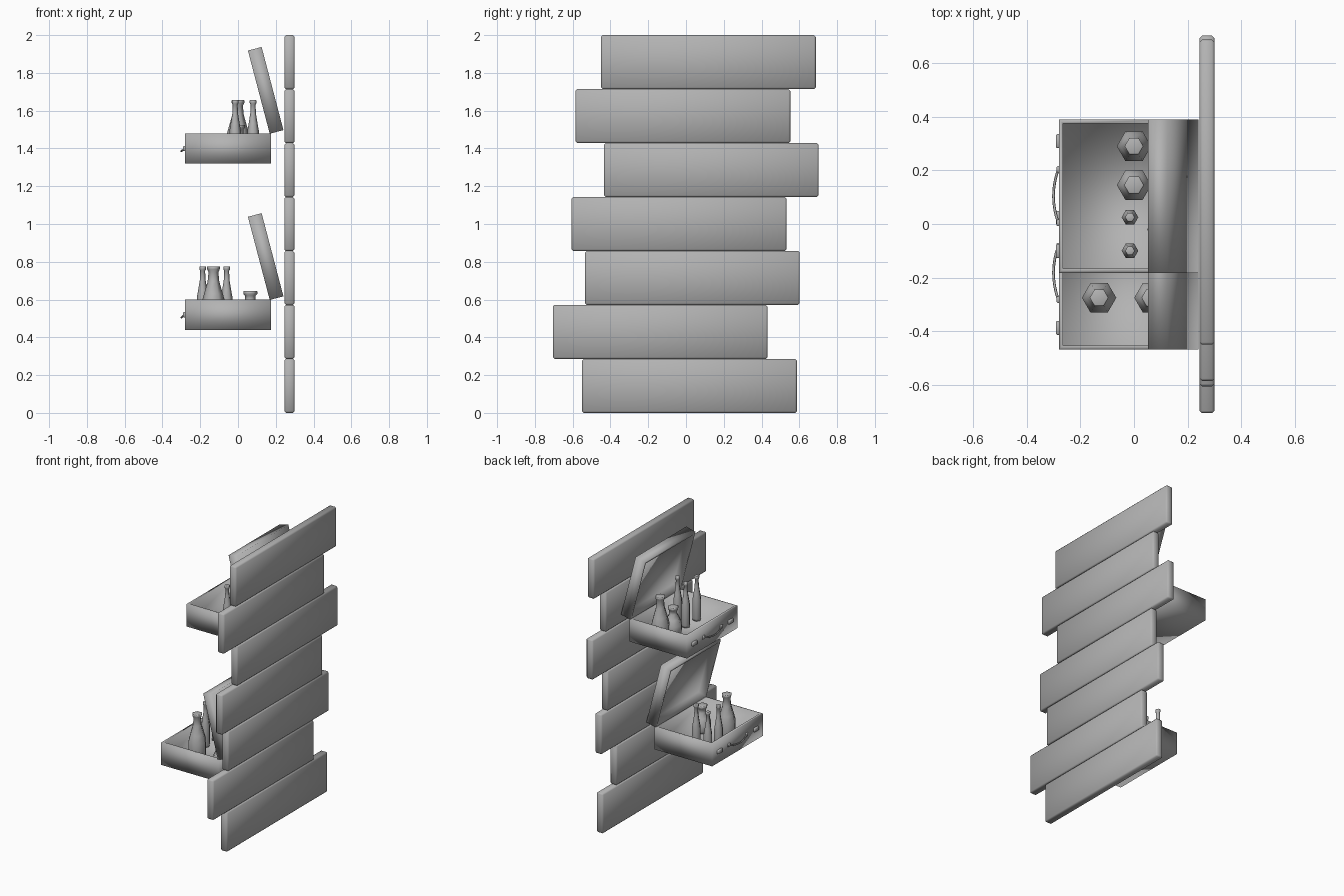
import bpy, bmesh
from math import radians, cos, sin, tau
from mathutils import Matrix, Vector

cube = bpy.data.objects.get("Cube")
if cube:
    bpy.data.objects.remove(cube, do_unlink=True)

grey = bpy.data.materials.new("plain_grey")
grey.use_nodes = True
GREY = (0.45, 0.45, 0.45, 1)
grey.diffuse_color = GREY
grey.node_tree.nodes["Principled BSDF"].inputs["Base Color"].default_value = GREY


def finish(bm, name):
    """Turn a bmesh into a smooth, coloured object."""
    bmesh.ops.recalc_face_normals(bm, faces=bm.faces)
    for f in bm.faces:
        f.smooth = True
    mesh = bpy.data.meshes.new(name)
    bm.to_mesh(mesh)
    bm.free()
    mesh.materials.append(grey)
    obj = bpy.data.objects.new(name, mesh)
    bpy.context.collection.objects.link(obj)
    return obj


def box_bm(lo, hi):
    lo, hi = Vector(lo), Vector(hi)
    m = Matrix.Translation((lo + hi) / 2) @ Matrix.Diagonal((*(hi - lo), 1))
    bm = bmesh.new()
    bmesh.ops.create_cube(bm, size=1, matrix=m)
    return bm


def block(name, lo, hi, bevel):
    bm = box_bm(lo, hi)
    bmesh.ops.bevel(bm, geom=bm.edges[:], offset=bevel, segments=1, affect='EDGES')
    return finish(bm, name)


def tray(name, lo, hi, open_dir, depth, wall=0.022):
    """Box hollowed out from the face that looks along open_dir."""
    bm = box_bm(lo, hi)
    bm.normal_update()
    axis = Vector(open_dir)
    face = max(bm.faces, key=lambda f: f.normal.dot(axis))
    bmesh.ops.inset_region(bm, faces=[face], thickness=wall)
    ext = bmesh.ops.extrude_face_region(bm, geom=[face])
    verts = [g for g in ext["geom"] if isinstance(g, bmesh.types.BMVert)]
    bmesh.ops.translate(bm, verts=verts, vec=-axis * depth)
    if face.is_valid:
        bmesh.ops.delete(bm, geom=[face], context='FACES_ONLY')
    return finish(bm, name)


def bottle(name, x, y, z, profile):
    """Six-sided turned bottle from (radius, height) pairs."""
    bm = bmesh.new()
    rings = [[bm.verts.new((x + r * cos(tau * i / 6), y + r * sin(tau * i / 6), z + h))
              for i in range(6)] for r, h in profile]
    for a, b in zip(rings, rings[1:]):
        for i in range(6):
            j = (i + 1) % 6
            bm.faces.new((a[i], a[j], b[j], b[i]))
    bm.faces.new(rings[0])
    bm.faces.new(rings[-1])
    return finish(bm, name)


def handle(name, y, z):
    curve = bpy.data.curves.new(name, 'CURVE')
    curve.dimensions = '3D'
    curve.bevel_depth = 0.005
    curve.bevel_resolution = 1
    curve.use_fill_caps = True
    spline = curve.splines.new('POLY')
    steps = 8
    spline.points.add(steps)
    for i, p in enumerate(spline.points):
        t = 2 * i / steps - 1
        bulge = 1 - t * t
        p.co = (-0.282 - 0.018 * bulge, y + 0.1 * t, z - 0.015 * bulge, 1)
    spline.use_smooth = True
    curve.materials.append(grey)
    obj = bpy.data.objects.new(name, curve)
    bpy.context.collection.objects.link(obj)


# Staggered back boards, bottom to top
STEP = 2 / 7
for i, y0 in enumerate((-0.55, -0.705, -0.535, -0.605, -0.435, -0.585, -0.45)):
    block(f"board_{i + 1}", (0.245, y0, i * STEP), (0.3, y0 + 1.137, (i + 1) * STEP), 0.009)


# Open case with tilted lid, latches and handle
def case(prefix, yc, z):
    half, height = 0.286, 0.16
    tray(prefix + "_case_base", (-0.28, yc - half, z), (0.175, yc + half, z + height),
         (0, 0, 1), 0.14)
    lid = tray(prefix + "_case_lid", (0, -half, 0), (0.075, half, 0.455), (-1, 0, 0), 0.055)
    lid.matrix_world = (Matrix.Translation((0.168, yc, z + height - 0.002))
                        @ Matrix.Rotation(radians(-14.7), 4, 'Y'))
    mid = z + height / 2
    for side, s in (("left", 1), ("right", -1)):
        ly = yc + s * 0.205
        block(f"{prefix}_latch_{side}", (-0.291, ly - 0.026, mid - 0.014),
              (-0.275, ly + 0.026, mid + 0.014), 0.004)
        hy = yc + s * 0.1
        block(f"{prefix}_handle_mount_{side}", (-0.288, hy - 0.012, mid - 0.01),
              (-0.275, hy + 0.012, mid + 0.014), 0.003)
    handle(prefix + "_handle", yc, mid)


case("lower", -0.182, 0.44)
case("upper", 0.104, 1.32)

# Bottle shapes as (radius, height) above the case floor
WIDE = [(0.058, 0), (0.064, 0.02), (0.064, 0.12), (0.05, 0.17), (0.031, 0.235),
        (0.026, 0.285), (0.033, 0.3), (0.035, 0.314), (0.03, 0.316)]
SHORT = [(0.058, 0), (0.064, 0.015), (0.064, 0.06), (0.045, 0.1), (0.028, 0.135),
         (0.028, 0.16), (0.037, 0.17), (0.037, 0.183), (0.032, 0.185)]
SLIM = [(0.028, 0), (0.031, 0.015), (0.031, 0.15), (0.024, 0.19), (0.015, 0.245),
        (0.013, 0.292), (0.018, 0.3), (0.018, 0.314), (0.014, 0.316)]

for prefix, floor, layout in (
        ("lower", 0.46, ((WIDE, -0.13, -0.275), (SHORT, 0.065, -0.275), (SLIM, -0.187, -0.1),
                         (SLIM, -0.187, 0.02), (SLIM, -0.06, -0.03))),
        ("upper", 1.34, ((WIDE, 0, 0.29), (SHORT, 0, 0.145), (SLIM, -0.015, 0.025),
                         (SLIM, -0.015, -0.1), (SLIM, 0.08, -0.02)))):
    for n, (shape, x, y) in enumerate(layout):
        bottle(f"{prefix}_bottle_{n + 1}", x, y, floor, shape)
